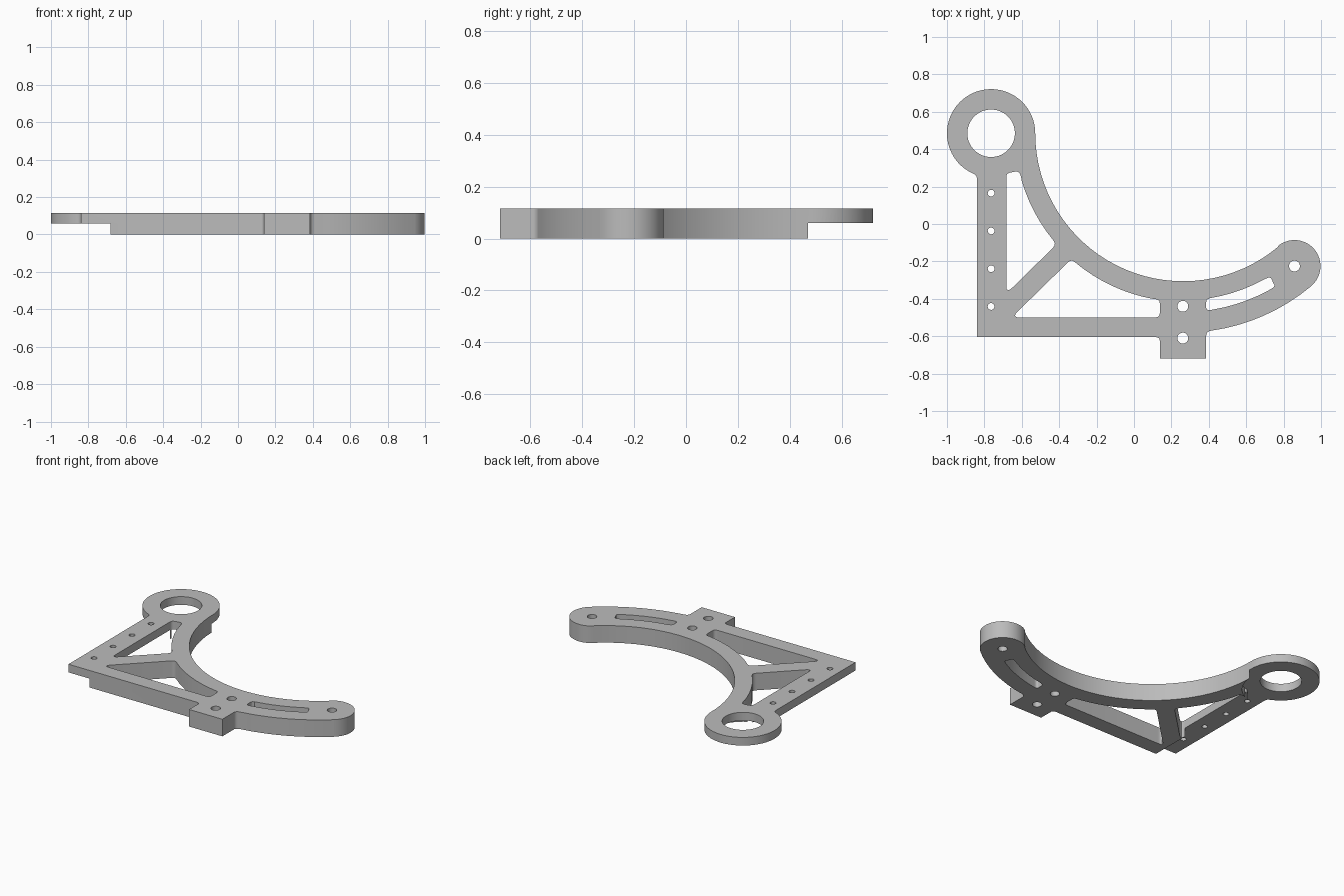
import bpy
import bmesh
from math import atan2, ceil, cos, sin, radians, pi
from mathutils import Vector

TOP = 0.115
STEP = 0.06
SWEEP = (0.263, 0.485)      # centre of the big concentric arcs
RING = (-0.764, 0.485)
TIP = (0.858, -0.225)
RING_RADIUS = 0.236
TIP_RADIUS = 0.139


def arc(center, radius, start, end):
    """Points along an arc, angles in degrees."""
    count = max(3, ceil(abs(end - start) / 4))
    angles = [radians(start + (end - start) * i / count) for i in range(count + 1)]
    return [(center[0] + radius * cos(a), center[1] + radius * sin(a)) for a in angles]


def circle(center, radius):
    return arc(center, radius, 0, 360)[:-1]


def fillet(before, corner, after, steps=6):
    """Rounded corner between two tangent points."""
    a, b, c = Vector(before), Vector(corner), Vector(after)
    result = []
    for i in range(steps + 1):
        t = i / steps
        result.append(tuple(a * (1 - t) ** 2 + b * (2 * t * (1 - t)) + c * t * t))
    return result


def prism(name, loops, bottom, top):
    """Extrude a flat region bounded by closed loops, inner loops being holes."""
    bm = bmesh.new()
    for loop in loops:
        verts = [bm.verts.new((x, y, bottom)) for x, y in loop]
        for i, vert in enumerate(verts):
            bm.edges.new((vert, verts[i - 1]))
    bmesh.ops.remove_doubles(bm, verts=bm.verts[:], dist=0.0005)
    bmesh.ops.triangle_fill(bm, edges=bm.edges[:], use_beauty=True, normal=(0, 0, 1))
    cap = bmesh.ops.extrude_face_region(bm, geom=bm.faces[:])
    moved = [v for v in cap["geom"] if isinstance(v, bmesh.types.BMVert)]
    bmesh.ops.translate(bm, verts=moved, vec=(0, 0, top - bottom))
    bmesh.ops.recalc_face_normals(bm, faces=bm.faces[:])
    mesh = bpy.data.meshes.new(name)
    bm.to_mesh(mesh)
    bm.free()
    obj = bpy.data.objects.new(name, mesh)
    bpy.context.collection.objects.link(obj)
    return obj


default = bpy.data.objects.get("Cube")
if default:
    bpy.data.objects.remove(default)

# Outer outline: corner, mounting tab, curved arm, rounded tip, ring
tip_angle = atan2(TIP[1] - SWEEP[1], TIP[0] - SWEEP[0]) * 180 / pi
outline = [(-0.84, -0.605)]
outline += fillet((0.115, -0.605), (0.138, -0.605), (0.138, -0.625))
outline += [(0.138, -0.718), (0.386, -0.718)]
outline += fillet((0.386, -0.6), (0.386, -0.576), (0.41, -0.571))
outline += arc(SWEEP, 1.066, -82, tip_angle)
outline += arc(TIP, TIP_RADIUS, tip_angle, tip_angle + 180)
outline += arc(SWEEP, 0.791, tip_angle, -180)
outline += arc(RING, RING_RADIUS, 0, 246)
outline += fillet((-0.86, 0.269), (-0.84, 0.262), (-0.84, 0.242))

# Window between the upright, the ring and the curved arm
upper_window = fillet((-0.683, 0.25), (-0.683, 0.272), (-0.66, 0.275))
upper_window += fillet((-0.635, 0.28), (-0.607, 0.285), (-0.602, 0.24))
upper_window += arc(SWEEP, 0.9, -164, -140.5)
upper_window += fillet((-0.428, -0.094), (-0.416, -0.11), (-0.437, -0.131))
upper_window += fillet((-0.65, -0.34), (-0.683, -0.372), (-0.683, -0.33))

# Window between the base bar, the diagonal brace and the curved arm
lower_window = fillet((0.11, -0.5), (0.138, -0.5), (0.138, -0.475))
lower_window += fillet((0.138, -0.425), (0.138, -0.405), (0.115, -0.402))
lower_window += arc(SWEEP, 0.9, -100, -130)
lower_window += fillet((-0.318, -0.203), (-0.334, -0.187), (-0.355, -0.207))
lower_window += fillet((-0.625, -0.471), (-0.653, -0.5), (-0.61, -0.5))

# Curved slot in the arm
slot = fillet((0.386, -0.42), (0.386, -0.403), (0.4, -0.4))
slot += arc(SWEEP, 0.893, -81, -61)
slot += fillet((0.71, -0.29), (0.73, -0.279), (0.738, -0.3))
slot += fillet((0.745, -0.318), (0.76, -0.33), (0.735, -0.346))
slot += arc(SWEEP, 0.956, -61, -81)
slot += fillet((0.405, -0.46), (0.386, -0.462), (0.386, -0.448))

# Bored holes
holes = [circle(RING, 0.127), circle(TIP, 0.029)]
holes += [circle((0.261, y), 0.029) for y in (-0.44, -0.61)]
holes += [circle((-0.764, 0.165 - 0.202 * i), 0.018) for i in range(4)]

plate = prism("bracket_plate", [outline, upper_window, lower_window, slot] + holes, 0, TOP)

# Recess on the underside, below the upright and the ring
strip = [(-1.2, -1), (-0.683, -1), (-0.683, 1), (-1.2, 1)]
cutters = [prism("upright_recess_cutter", [strip], -0.1, STEP),
           prism("ring_recess_cutter", [circle(RING, RING_RADIUS + 0.001)], -0.1, STEP)]
bpy.context.view_layer.objects.active = plate
plate.select_set(True)
for cutter in cutters:
    cut = plate.modifiers.new("recess", "BOOLEAN")
    cut.operation = "DIFFERENCE"
    cut.solver = "EXACT"
    cut.object = cutter
    bpy.ops.object.modifier_apply(modifier=cut.name)
    bpy.data.objects.remove(cutter)

# Plain grey finish
grey = bpy.data.materials.new("plain_grey")
grey.use_nodes = True
color = (0.5, 0.5, 0.5, 1)
grey.diffuse_color = color
grey.node_tree.nodes["Principled BSDF"].inputs["Base Color"].default_value = color
plate.data.materials.clear()
plate.data.materials.append(grey)

bpy.ops.object.select_all(action="DESELECT")
plate.select_set(True)
bpy.ops.object.shade_smooth_by_angle(angle=radians(30))
